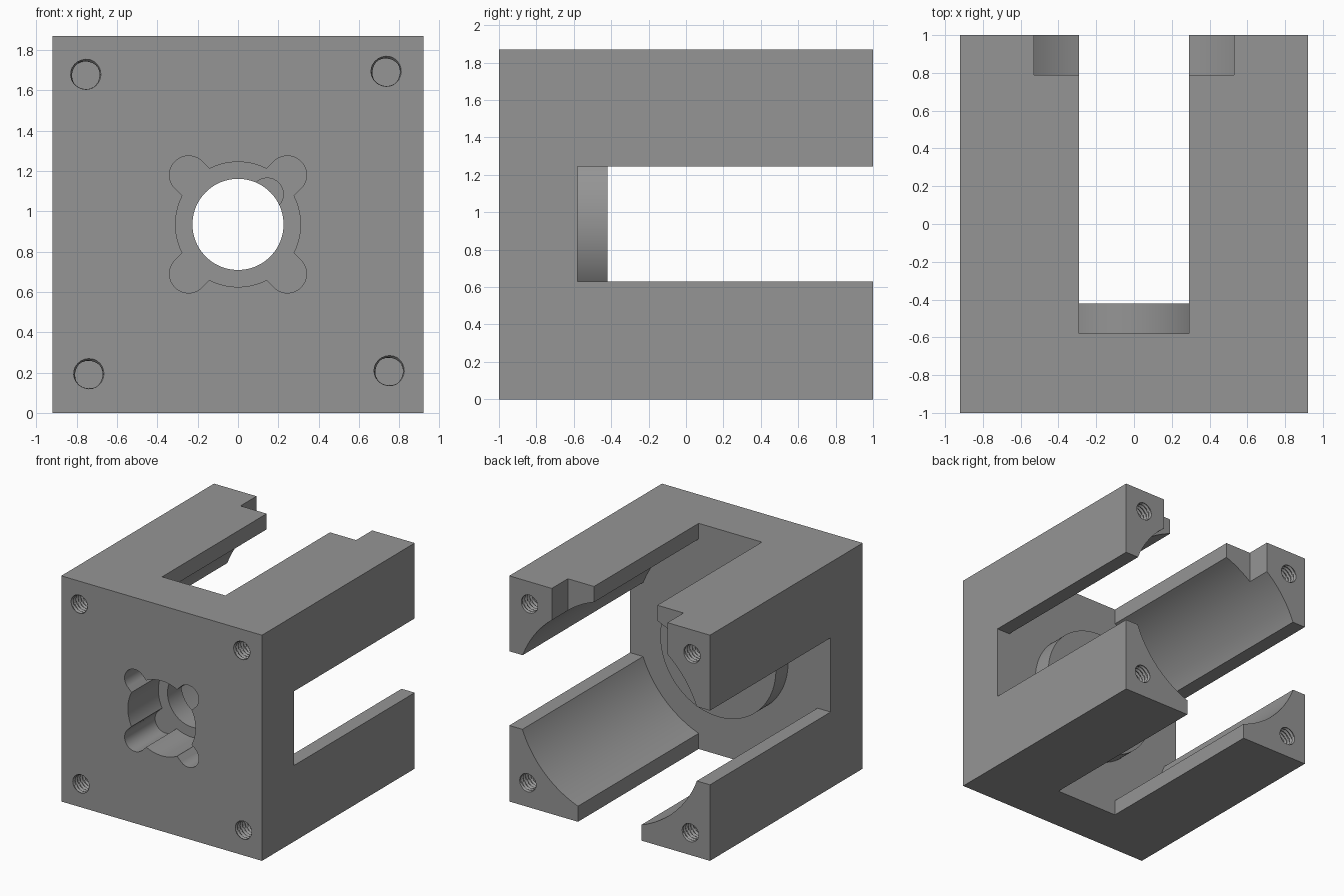
import bpy, bmesh, math
from mathutils import Matrix, Vector

old = bpy.data.objects.get("Cube")
if old:
    bpy.data.objects.remove(old, do_unlink=True)

HALF_W, HEIGHT = 0.92, 1.87
MID = HEIGHT / 2
WALL_BACK = -0.58      # inner face of the front wall
BEYOND = 1.2           # cutters run past the open end

grey = bpy.data.materials.new("neutral grey")
grey.use_nodes = True
grey.diffuse_color = (0.3, 0.3, 0.3, 1)
grey.node_tree.nodes["Principled BSDF"].inputs["Base Color"].default_value = (0.3, 0.3, 0.3, 1)


def make_object(name, bm):
    bmesh.ops.recalc_face_normals(bm, faces=bm.faces)
    mesh = bpy.data.meshes.new(name)
    bm.to_mesh(mesh)
    bm.free()
    obj = bpy.data.objects.new(name, mesh)
    bpy.context.collection.objects.link(obj)
    mesh.materials.append(grey)
    return obj


def box(name, low, high, tilt=0):
    """Box between two corners, optionally turned about its own y axis."""
    low, high = Vector(low), Vector(high)
    size = high - low
    bm = bmesh.new()
    bmesh.ops.create_cube(bm, size=1, matrix=Matrix.Translation((low + high) / 2)
                          @ Matrix.Rotation(tilt, 4, 'Y') @ Matrix.Diagonal((*size, 1)))
    return make_object(name, bm)


def rod(name, radius, y0, y1, x=0, z=MID, sides=96):
    """Cylinder lying along y."""
    bm = bmesh.new()
    bmesh.ops.create_cone(bm, cap_ends=True, segments=sides, radius1=radius, radius2=radius,
                          depth=y1 - y0, matrix=Matrix.Translation((x, (y0 + y1) / 2, z))
                          @ Matrix.Rotation(math.pi / 2, 4, 'X'))
    return make_object(name, bm)


def threaded_rod(name, x, z, y0, y1, radius=0.068, tooth=0.014, pitch=0.032, sides=24):
    """Rod along y whose surface carries a helical thread."""
    bm = bmesh.new()
    count = round((y1 - y0) / pitch * 4)
    rings = []
    for i in range(count + 1):
        y = y0 + (y1 - y0) * i / count
        ring = []
        for k in range(sides):
            phase = (y / pitch - k / sides) % 1
            r = radius + tooth * (1 - abs(2 * phase - 1))
            a = 2 * math.pi * k / sides
            ring.append(bm.verts.new((x + r * math.cos(a), y, z + r * math.sin(a))))
        rings.append(ring)
    for a, b in zip(rings, rings[1:]):
        for k in range(sides):
            n = (k + 1) % sides
            bm.faces.new((a[k], a[n], b[n], b[k]))
    bm.faces.new(rings[0])
    bm.faces.new(rings[-1])
    bmesh.ops.triangulate(bm, faces=bm.faces)
    return make_object(name, bm)


def combine(target, tool, operation='DIFFERENCE'):
    tool.hide_render = True
    mod = target.modifiers.new(tool.name, 'BOOLEAN')
    mod.operation, mod.solver, mod.object = operation, 'EXACT', tool
    bpy.ops.object.select_all(action='DESELECT')
    bpy.context.view_layer.objects.active = target
    target.select_set(True)
    bpy.ops.object.modifier_apply(modifier=mod.name)
    bpy.data.objects.remove(tool, do_unlink=True)


# Solid block
body = box("motor_mount_block", (-HALF_W, -1, 0), (HALF_W, 1, HEIGHT))

# Long bore and crossing slots leave four corner arms
combine(body, rod("bore", 0.856, WALL_BACK, BEYOND, sides=128))
combine(body, box("vertical_slot", (-0.29, WALL_BACK, -0.2), (0.29, BEYOND, HEIGHT + 0.2)))
combine(body, box("side_slot", (-1.2, WALL_BACK, 0.63), (1.2, BEYOND, 1.245)))

# Notch across the tips of the two upper arms
combine(body, box("arm_notch", (-0.53, 0.79, 1.1), (0.53, BEYOND, HEIGHT + 0.2)))

# Round boss on the inside of the front wall
combine(body, rod("boss", 0.53, -0.7, -0.42), 'UNION')

# Front recess with four rounded lobes
FLOOR = -0.6
combine(body, rod("recess", 0.31, -1.2, FLOOR))
for sign in (-1, 1):
    combine(body, box("lobe_channel", (-0.345, -1.2, MID - 0.095),
                      (0.345, FLOOR, MID + 0.095), sign * math.pi / 4))
    for side in (-1, 1):
        combine(body, rod("lobe_end", 0.095, -1.2, FLOOR,
                          side * 0.245, MID + sign * 0.245, 48))

# Shaft hole and the small blind pin hole beside it
combine(body, rod("shaft_hole", 0.226, -1.1, -0.3))
combine(body, rod("pin_hole", 0.08, FLOOR - 0.1, FLOOR + 0.08, 0.145, 1.085, 32))

# Threaded blind holes in the front corners and the arm tips
for x, z in ((-0.755, 1.675), (0.735, 1.69), (-0.74, 0.19), (0.75, 0.205)):
    combine(body, threaded_rod("front_thread", x, z, -1.05, -0.6))
    combine(body, threaded_rod("arm_thread", x, z, 0.6, 1.05))

bpy.ops.object.select_all(action='DESELECT')
body.select_set(True)
bpy.context.view_layer.objects.active = body
bpy.ops.object.shade_smooth_by_angle(angle=math.radians(25))
